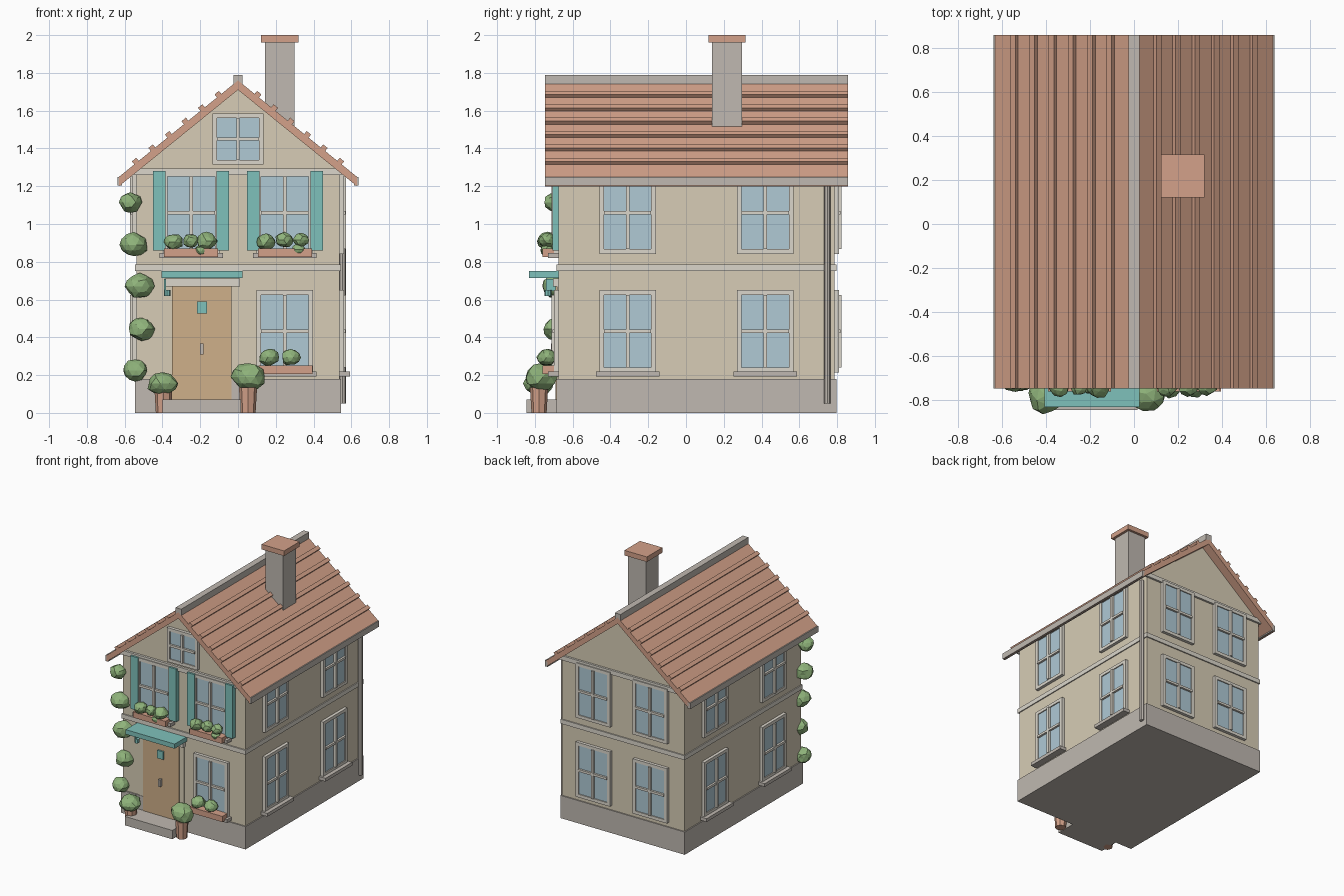
import bpy, bmesh, math, random
from mathutils import Vector, Matrix

if "Cube" in bpy.data.objects:
    bpy.data.objects.remove(bpy.data.objects["Cube"])

random.seed(4)
YC = 0.055            # centre of the house in y
FRONT, BACK, SIDE = -0.675, 0.787, 0.537


def mat(name, r, g, b):
    m = bpy.data.materials.new(name)
    m.diffuse_color = [(c / 255) ** 2.2 for c in (r, g, b)] + [1]
    m.use_nodes = True
    m.node_tree.nodes["Principled BSDF"].inputs["Base Color"].default_value = m.diffuse_color
    return m


CREAM = mat("cream", 214, 203, 180)
TILE = mat("terracotta", 210, 160, 136)
TEAL = mat("teal", 126, 192, 186)
WOOD = mat("wood", 206, 174, 136)
GLASS = mat("glass", 174, 200, 212)
TRIM = mat("trim", 218, 213, 202)
LEAF = mat("leaf", 142, 178, 122)
STONE = mat("stone", 190, 183, 175)


def finish(name, bm, m):
    bmesh.ops.recalc_face_normals(bm, faces=bm.faces)
    me = bpy.data.meshes.new(name)
    bm.to_mesh(me)
    bm.free()
    o = bpy.data.objects.new(name, me)
    bpy.context.collection.objects.link(o)
    if m:
        me.materials.append(m)
    return o


def box(name, x0, x1, y0, y1, z0, z1, m=None, xf=None):
    bm = bmesh.new()
    bmesh.ops.create_cube(bm, size=1)
    for v in bm.verts:
        v.co = Vector(((x0 + x1) / 2 + v.co.x * (x1 - x0),
                       (y0 + y1) / 2 + v.co.y * (y1 - y0),
                       (z0 + z1) / 2 + v.co.z * (z1 - z0)))
    if xf:
        bm.transform(xf)
    return finish(name, bm, m)


def extrude_y(name, pts, y0, y1, m=None):
    bm = bmesh.new()
    f = bm.faces.new([bm.verts.new((x, y0, z)) for x, z in pts])
    r = bmesh.ops.extrude_face_region(bm, geom=[f])
    vs = [g for g in r["geom"] if isinstance(g, bmesh.types.BMVert)]
    bmesh.ops.translate(bm, verts=vs, vec=(0, y1 - y0, 0))
    return finish(name, bm, m)


def cylinder(name, x, y, z0, z1, r0, r1, n, m=None):
    bm = bmesh.new()
    bmesh.ops.create_cone(bm, cap_ends=True, segments=n, radius1=r0, radius2=r1, depth=z1 - z0)
    bm.transform(Matrix.Translation((x, y, (z0 + z1) / 2)))
    return finish(name, bm, m)


def bush(name, x, y, z, rx, rz=None):
    bm = bmesh.new()
    bmesh.ops.create_icosphere(bm, subdivisions=2, radius=1)
    bm.transform(Matrix.Rotation(random.uniform(0, 6), 4, 'Z'))
    for v in bm.verts:
        k = random.uniform(0.85, 1.05)
        v.co = Vector((x + v.co.x * rx * k, y + v.co.y * rx * k, z + v.co.z * (rz or rx) * k))
    return finish(name, bm, LEAF)


def window(name, pos, angle, w, h, sill=False):
    # built facing -y around its centre, then turned onto its wall
    xf = Matrix.Translation(pos) @ Matrix.Rotation(angle, 4, 'Z')
    a, b, t = w / 2, h / 2, 0.025
    for s in (-1, 1):
        xs = sorted((s * a, s * (a - t)))
        zs = sorted((s * b, s * (b - t)))
        box(name + "_jamb", *xs, -0.024, 0.01, -b, b, TRIM, xf)
        box(name + "_rail", -a + t, a - t, -0.024, 0.01, *zs, TRIM, xf)
    box(name + "_glass", -a + t, a - t, -0.016, 0.01, -b + t, b - t, GLASS, xf)
    box(name + "_mullion", -0.009, 0.009, -0.036, 0, -b + t, b - t, TRIM, xf)
    box(name + "_crossbar", -a + t, a - t, -0.032, 0, -0.009, 0.009, TRIM, xf)
    if sill:
        box(name + "_sill", -a - 0.018, a + 0.018, -0.055, 0.01, -b - 0.022, -b + 0.004, STONE, xf)


# main body
box("plinth", -0.546, 0.546, -0.685, 0.796, 0, 0.18, STONE)
extrude_y("walls", [(-SIDE, .15), (SIDE, .15), (SIDE, 1.285), (0, 1.72), (-SIDE, 1.285)], FRONT, BACK, CREAM)
box("floor_band", -0.545, 0.545, -0.685, 0.796, 0.75, 0.785, TRIM)
box("front_frieze", -0.55, 0.55, -0.693, FRONT, 1.26, 1.295, TRIM)
box("back_frieze", -0.55, 0.55, BACK, 0.803, 1.26, 1.295, TRIM)

# roof
R0, R1, SL = YC - 0.802, YC + 0.802, 0.81
pitch = math.atan(SL)
for s, side in ((-1, "left"), (1, "right")):
    extrude_y(side + "_roof", [(0, 1.76), (s * .63, 1.76 - SL * .63), (s * .63, 1.71 - SL * .63), (0, 1.71)], R0, R1, TILE)
    box(side + "_gutter", *sorted((s * .615, s * .638)), R0, R1, 1.203, 1.25, STONE)
    for i in range(6):
        x = 0.107 + 0.0875 * i
        xf = Matrix.Translation((s * x, YC, 1.775 - SL * x)) @ Matrix.Rotation(s * pitch, 4, 'Y')
        box(side + "_roof_batten", -.015, .015, -.802, .802, -.012, .009, TILE, xf)
box("ridge_cap", -0.025, 0.025, R0, R1, 1.74, 1.79, STONE)

# chimney
box("chimney", 0.143, 0.30, 0.138, 0.296, 1.48, 1.965, STONE)
box("chimney_cap", 0.123, 0.32, 0.12, 0.315, 1.96, 2.0, TILE)

# windows
for s in (-1, 1):
    window("front_upper_window", (s * .248, FRONT, 1.06), 0, .30, .435, True)
    for z in (0.432, 1.06):
        window("back_window", (s * .25, BACK, z), math.pi, .30, .435)
        for y in (YC - .364, YC + .364):
            window("side_window", (s * SIDE, y, z), s * math.pi / 2, .30, .435, z < 1)
    for t in (-1, 1):
        c = s * .248 + t * .168
        box("shutter", c - .033, c + .033, -0.708, FRONT, 0.86, 1.28, TEAL)
window("front_lower_window", (.248, FRONT, .432), 0, .30, .435, True)
window("attic_window", (0, FRONT, 1.45), 0, .27, .27)

# flower boxes and their plants
for x, z in ((-.248, .825), (.248, .825), (.252, .205)):
    box("flower_box", x - .143, x + .143, -0.76, -0.695, z, z + .045, TILE)
for x, z, r in ((-.34, .905, .052), (-.25, .91, .045), (-.165, .91, .058), (-.2, .86, .036),
                (.15, .905, .052), (.245, .915, .05), (.333, .915, .045), (.322, .865, .036),
                (.163, .295, .056), (.28, .293, .052)):
    bush("flower_box_plant", x, -0.735, z, r, r * .85)

# entrance
box("door", -.35, -.035, -0.69, FRONT, .07, .67, WOOD)
for x in (-.39, -.035):
    box("door_jamb", x, x + .04, -0.682, FRONT, .07, .67, CREAM)
box("door_lintel", -.39, .01, -0.705, FRONT, .67, .712, TRIM)
box("door_pane", -.217, -.165, -0.703, -0.68, .527, .59, TEAL)
box("door_handle", -.2, -.183, -0.715, -0.68, .31, .367, STONE)
box("canopy", -.405, .025, -0.83, -0.67, .715, .752, TEAL)
box("doorstep", -.40, .015, -0.845, -0.68, 0, .07, STONE)
box("lamp_bracket", -.392, -.38, -0.74, FRONT, .645, .71, TEAL)
cylinder("lamp", -.375, -0.73, .62, .65, .018, .018, 8, TEAL)

# potted shrubs by the door
for x in (-.395, .053):
    cylinder("pot", x, -0.778, 0, .135, .04, .048, 8, TILE)
bush("left_shrub", -.4, -0.778, .155, .085, .06)
bush("right_shrub", .055, -0.77, .19, .092, .075)

# climbing plant on the front left corner
for x, z, r in ((-.57, 1.115, .064), (-.55, .89, .076), (-.52, .67, .08), (-.51, .445, .072), (-.545, .225, .07)):
    bush("climber_leaf_clump", x, -0.69, z, r, r * .86)

# downpipe
cylinder("downpipe", .553, .748, .05, 1.24, .018, .018, 8, STONE)
